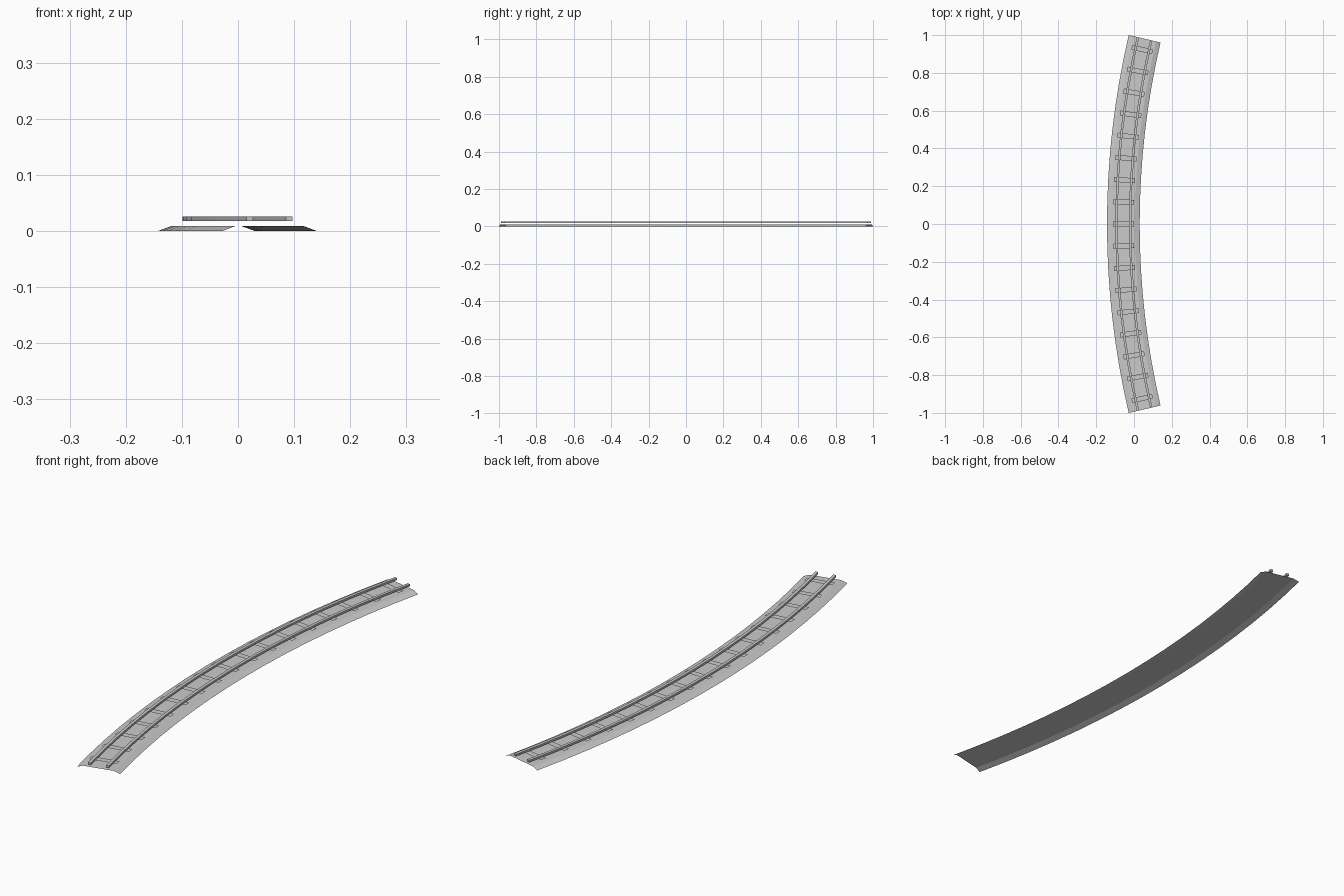
import bpy, math

if "Cube" in bpy.data.objects:
    bpy.data.objects.remove(bpy.data.objects["Cube"])

R, HALF, CX = 4.3235, math.radians(13.11), 4.267   # track centre line arc
SEG, TIES = 16, 17

grey = bpy.data.materials.new("light grey")
grey.diffuse_color = (0.6, 0.6, 0.6, 1)
grey.use_nodes = True
grey.node_tree.nodes["Principled BSDF"].inputs["Base Color"].default_value = grey.diffuse_color


def point(off, a, z):
    """Point at a sideways offset from the centre line (positive = inside)."""
    r = R - off
    return (CX - r * math.cos(a), r * math.sin(a), z)


def add(name, verts, faces):
    me = bpy.data.meshes.new(name)
    me.from_pydata(verts, [], faces)
    me.materials.append(grey)
    ob = bpy.data.objects.new(name, me)
    bpy.context.collection.objects.link(ob)
    return ob


def sweep(name, profile, closed):
    """Sweep a (offset, z) profile along the arc; closed profiles get caps."""
    n = len(profile)
    verts = [point(o, -HALF + 2 * HALF * i / SEG, z)
             for i in range(SEG + 1) for o, z in profile]
    faces = []
    for i in range(SEG):
        for j in range(n if closed else n - 1):
            k = (j + 1) % n
            a, b = i * n, (i + 1) * n
            faces.append((a + j, a + k, b + k, b + j))
    if closed:
        faces.append(tuple(reversed(range(n))))
        faces.append(tuple(SEG * n + j for j in range(n)))
    return add(name, verts, faces)


# Ballast bed: open shell with sloping shoulders
sweep("ballast_bed", [(-0.0865, 0), (-0.062, 0.009), (0.062, 0.009), (0.0865, 0)], False)

# Two rails
for name, c in (("outer_rail", -0.036), ("inner_rail", 0.036)):
    w = 0.006
    sweep(name, [(c - w, 0.018), (c + w, 0.018), (c + w, 0.026), (c - w, 0.026)][::-1], True)

# Sleepers: thin flat plates just under the rails
verts, faces = [], []
for i in range(TIES):
    a = -HALF + 2 * HALF * (i + 0.5) / TIES
    d = 0.013 / R
    k = len(verts)
    verts += [point(o, a + s * d, 0.0175) for o, s in ((-0.056, -1), (0.056, -1), (0.056, 1), (-0.056, 1))]
    faces.append((k, k + 1, k + 2, k + 3))
add("sleepers", verts, faces)
